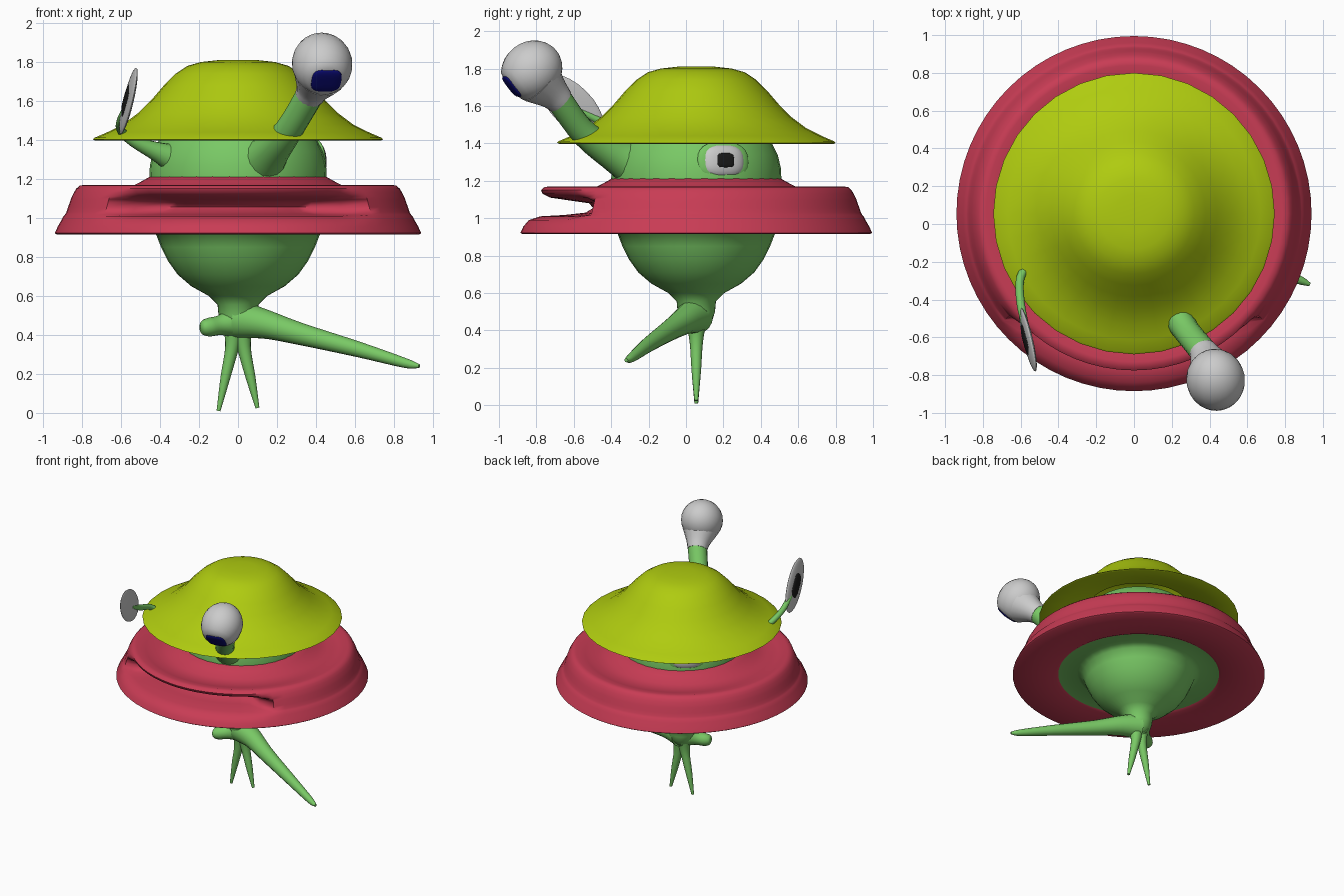
import bpy, bmesh, math
from mathutils import Vector, Matrix

if "Cube" in bpy.data.objects:
    bpy.data.objects.remove(bpy.data.objects["Cube"])

CY = 0.055  # body axis is a little behind the origin


def material(name, rgb):
    m = bpy.data.materials.new(name)
    m.diffuse_color = (*rgb, 1)
    m.use_nodes = True
    m.node_tree.nodes["Principled BSDF"].inputs["Base Color"].default_value = m.diffuse_color
    return m


GREEN = material("skin_green", (0.19, 0.58, 0.13))
RED = material("lip_red", (0.58, 0.045, 0.09))
LIME = material("hat_lime", (0.43, 0.60, 0.005))
BLUE = material("pupil_blue", (0.003, 0.003, 0.17))
BLACK = material("pupil_black", (0.01, 0.01, 0.01))


def finish(name, bm, mat, angle=50):
    bmesh.ops.remove_doubles(bm, verts=bm.verts, dist=1e-5)
    bmesh.ops.recalc_face_normals(bm, faces=bm.faces)
    me = bpy.data.meshes.new(name)
    bm.to_mesh(me)
    bm.free()
    ob = bpy.data.objects.new(name, me)
    bpy.context.collection.objects.link(ob)
    if mat:
        me.materials.append(mat)
    bpy.ops.object.select_all(action='DESELECT')
    ob.select_set(True)
    bpy.context.view_layer.objects.active = ob
    bpy.ops.object.shade_smooth_by_angle(angle=math.radians(angle))
    return ob


def bridge(bm, rings):
    for a, b in zip(rings, rings[1:]):
        n = len(a)
        for i in range(n):
            j = (i + 1) % n
            bm.faces.new((a[i], a[j], b[j], b[i]))


def revolve(name, profile, mat, n=32, weight=None):
    """Spin (r, z, push) points; push moves the point inwards by push * weight(angle)."""
    bm = bmesh.new()
    rings = []
    for p in profile:
        ring = []
        for i in range(n):
            t = 2 * math.pi * i / n
            r = p[0] - (p[2] * weight(t) if weight and len(p) > 2 else 0)
            ring.append(bm.verts.new((r * math.cos(t), CY + r * math.sin(t), p[1])))
        rings.append(ring)
    bridge(bm, rings)
    return finish(name, bm, mat)


def spline(keys, steps=4):
    """Catmull-Rom through (x, y, z, radius) keys."""
    k = [Vector(p) for p in keys]
    k = [2 * k[0] - k[1]] + k + [2 * k[-1] - k[-2]]
    out = []
    for a, b, c, d in zip(k, k[1:], k[2:], k[3:]):
        for s in range(steps):
            t = s / steps
            out.append(0.5 * (2 * b + (c - a) * t + (2 * a - 5 * b + 4 * c - d) * t * t
                              + (3 * b - a - 3 * c + d) * t ** 3))
    return out + [k[-2]]


def tube(name, keys, mat, n=16):
    pts = spline(keys)
    bm = bmesh.new()
    rings = []
    for i, p in enumerate(pts):
        d = (pts[min(i + 1, len(pts) - 1)] - pts[max(i - 1, 0)]).to_3d()
        q = d.to_track_quat('Z', 'Y')
        rings.append([bm.verts.new(p.to_3d() + q @ Vector((p.w * math.cos(2 * math.pi * j / n),
                      p.w * math.sin(2 * math.pi * j / n), 0))) for j in range(n)])
    bridge(bm, rings)
    bm.faces.new(rings[0])
    bm.faces.new(rings[-1])
    return finish(name, bm, mat)


def blob(name, centre, size, normal, mat, up=(0, 0, 1), power=1.0, flat=None):
    """Ellipsoid whose third axis faces normal; power < 1 squares it, flat cuts off the front."""
    z = Vector(normal).normalized()
    x = Vector(up).cross(z).normalized()
    rot = Matrix((x, z.cross(x), z)).transposed()
    bm = bmesh.new()
    bmesh.ops.create_uvsphere(bm, u_segments=24, v_segments=14, radius=1)
    for v in bm.verts:
        c = v.co.copy()
        c.x = math.copysign(abs(c.x) ** power, c.x)
        c.y = math.copysign(abs(c.y) ** power, c.y)
        if flat and c.z > flat:
            c.z = flat + (c.z - flat) * 0.15
        v.co = rot @ Vector([a * b for a, b in zip(c, size)]) + Vector(centre)
    return finish(name, bm, mat)


# Hat: domed top, thin brim, recessed underside
revolve("hat", [(0, 1.81), (0.10, 1.81), (0.19, 1.80), (0.26, 1.78), (0.32, 1.74), (0.38, 1.68),
                (0.44, 1.61), (0.51, 1.54), (0.59, 1.48), (0.67, 1.44), (0.735, 1.412), (0.745, 1.403),
                (0.735, 1.398), (0.60, 1.42), (0.50, 1.45), (0.38, 1.49)], LIME)

# Head
revolve("head", [(0.45, 1.12), (0.456, 1.19), (0.452, 1.27), (0.435, 1.34), (0.405, 1.40),
                 (0.35, 1.48), (0.2, 1.56), (0, 1.58)], GREEN)

# Belly, narrowing to the hips
revolve("belly", [(0, 0.40), (0.05, 0.41), (0.085, 0.45), (0.10, 0.50), (0.105, 0.555), (0.15, 0.60),
                  (0.24, 0.65), (0.31, 0.71), (0.36, 0.78), (0.395, 0.85), (0.42, 0.915),
                  (0.46, 0.935), (0.61, 0.93)], GREEN)


# Wide lip ring with the mouth groove pushed into the front
def mouth(t):
    a = abs(math.degrees(math.atan2(math.cos(t), -math.sin(t))))
    s = max(0, min(1, (51 - a) / 14))
    return s * s * (3 - 2 * s)


revolve("mouth_ring", [(0.60, 0.925), (0.62, 0.915), (0.93, 0.915), (0.94, 0.922), (0.925, 0.955),
                       (0.905, 0.99, 0.01), (0.895, 1.01, 0.06), (0.888, 1.017, 0.18), (0.88, 1.03, 0.29),
                       (0.872, 1.055, 0.32), (0.863, 1.08, 0.29), (0.858, 1.095, 0.18), (0.852, 1.11, 0.07),
                       (0.842, 1.13, 0.02), (0.83, 1.15), (0.812, 1.166), (0.785, 1.17), (0.72, 1.155),
                       (0.64, 1.14), (0.57, 1.15), (0.50, 1.185), (0.45, 1.213), (0.42, 1.215)],
       RED, n=64, weight=mouth)

# Legs, long tentacle and stub
for side, name in ((-1, "left_leg"), (1, "right_leg")):
    tube(name, [(0.02 * side, CY, 0.47, 0.06), (0.03 * side, CY, 0.34, 0.036),
                (0.065 * side, CY, 0.18, 0.025), (0.10 * side, CY, 0.01 if side < 0 else 0.025, 0.01)], GREEN)
tube("long_tentacle", [(0, 0.05, 0.48, 0.10), (0.14, 0.0, 0.455, 0.075), (0.32, -0.08, 0.405, 0.057),
                       (0.62, -0.20, 0.325, 0.04), (0.86, -0.29, 0.255, 0.025), (0.93, -0.32, 0.24, 0.01)], GREEN)
tube("stub", [(0, 0.05, 0.47, 0.09), (-0.09, 0.0, 0.45, 0.052), (-0.15, -0.035, 0.44, 0.048),
              (-0.18, -0.055, 0.44, 0.035), (-0.192, -0.06, 0.44, 0.008)], GREEN)

# Tall eye stalk with big eyeball
tube("tall_stalk", [(0.11, -0.24, 1.28, 0.15), (0.16, -0.36, 1.33, 0.10), (0.26, -0.54, 1.45, 0.072),
                    (0.38, -0.69, 1.65, 0.072)], GREEN)
tube("eye_collar", [(0.365, -0.67, 1.625, 0.074), (0.385, -0.71, 1.665, 0.09), (0.415, -0.78, 1.73, 0.135)], None)
LOOK = Vector((0.15, -0.75, -0.6)).normalized()
EYE = Vector((0.432, -0.825, 1.79))
blob("big_eyeball", EYE, (0.155, 0.155, 0.17), LOOK, None, flat=0.82)
blob("big_pupil", EYE + LOOK * 0.138, (0.078, 0.07, 0.015), LOOK, BLUE, power=0.6)

# Thin bent stalk with flat disc eye on the left
tube("bent_stalk", [(-0.27, -0.10, 1.28, 0.12), (-0.38, -0.16, 1.325, 0.06), (-0.54, -0.23, 1.395, 0.028),
                    (-0.60, -0.28, 1.45, 0.022), (-0.60, -0.42, 1.50, 0.022), (-0.565, -0.58, 1.58, 0.018)], GREEN)
LONG, SIDE = Vector((0.2, -0.69, 0.69)), Vector((-0.96, -0.14, 0.14))
DISC = Vector((-0.562, -0.61, 1.60))
blob("disc_eye", DISC, (0.11, 0.22, 0.018), SIDE, None, up=LONG)
blob("disc_pupil", DISC + SIDE * 0.013, (0.05, 0.10, 0.012), SIDE, BLACK, up=LONG, power=0.7)

# Eyes set flush into the head
for name, deg in (("right", 20), ("back", 130)):
    d = Vector((math.cos(math.radians(deg)), math.sin(math.radians(deg)), 0.12)).normalized()
    c = Vector((0, CY, 1.255)) + d * 0.42
    blob(name + "_socket", c, (0.145, 0.105, 0.03), d, GREEN, power=0.8)
    blob(name + "_eye", c, (0.12, 0.09, 0.045), d, None, power=0.75)
    blob(name + "_pupil", c + d * 0.037, (0.05, 0.04, 0.013), d, BLACK, power=0.5)
